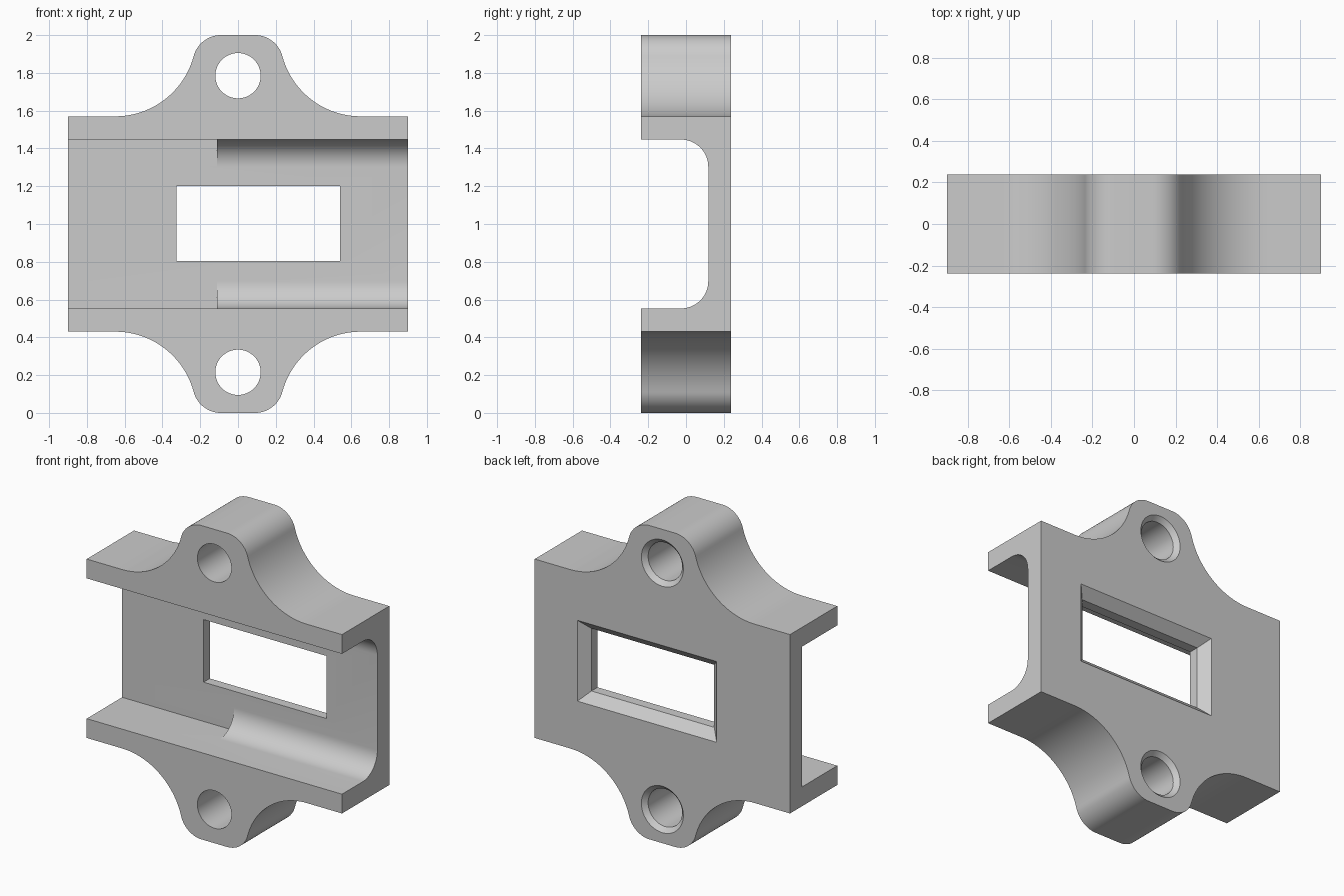
import bpy, bmesh
from math import cos, sin, pi, atan2
from mathutils import Vector

if "Cube" in bpy.data.objects:
    bpy.data.objects.remove(bpy.data.objects["Cube"])

HALF_X, HALF_Y, MID = 0.9, 0.238, 1.0
FLOOR = 0.118          # channel floor depth
CHANNEL = 0.447        # half height of the channel
FILLET_START = -0.11   # rounded channel corners run from here to +x


def arc(cx, cz, r, a0, a1, n):
    return [(cx + r * cos(a0 + (a1 - a0) * i / n), cz + r * sin(a0 + (a1 - a0) * i / n))
            for i in range(n + 1)]


def loft(name, rings):
    """Closed solid through matching rings of 3D points."""
    bm = bmesh.new()
    loops = [[bm.verts.new(p) for p in ring] for ring in rings]
    n = len(loops[0])
    bm.faces.new(loops[0])
    bm.faces.new(loops[-1])
    for a, b in zip(loops, loops[1:]):
        for i in range(n):
            bm.faces.new((a[i], a[(i + 1) % n], b[(i + 1) % n], b[i]))
    bmesh.ops.recalc_face_normals(bm, faces=bm.faces)
    mesh = bpy.data.meshes.new(name)
    bm.to_mesh(mesh)
    bm.free()
    obj = bpy.data.objects.new(name, mesh)
    bpy.context.collection.objects.link(obj)
    return obj


def along_y(name, sections):
    return loft(name, [[Vector((x, y, z)) for x, z in pts] for y, pts in sections])


def along_x(name, pts, x0, x1):
    return loft(name, [[Vector((x, y, z)) for y, z in pts] for x in (x0, x1)])


def rect(x0, x1, z0, z1, grow=0):
    return [(x0 - grow, z0 - grow), (x1 + grow, z0 - grow),
            (x1 + grow, z1 + grow), (x0 - grow, z1 + grow)]


# Bracket outline: flanges with flared mounting ears, one quarter mirrored twice
flare_x, flare_z, flare_r = 0.65, 2.0, 0.43
ear_x, ear_r = 0.09, 0.15
meet = atan2(ear_r, flare_x - ear_x)
quarter = [(HALF_X, flare_z - flare_r)]
quarter += arc(flare_x, flare_z, flare_r, -pi / 2, -pi + meet, 24)
quarter += arc(ear_x, 2 - ear_r, ear_r, meet, pi / 2, 14)[1:]
top = quarter + [(-x, z) for x, z in reversed(quarter)]
outline = top + [(x, 2 * MID - z) for x, z in reversed(top)]
bracket = along_y("bracket", [(-HALF_Y, outline), (HALF_Y, outline)])

# Channel: rounded corners along the full length, then squared on the -x end
r = 0.145
lo, hi = MID - CHANNEL, MID + CHANNEL
rounded = [(-0.5, lo)] + arc(FLOOR - r, lo + r, r, -pi / 2, 0, 14)
rounded += arc(FLOOR - r, hi - r, r, 0, pi / 2, 14) + [(-0.5, hi)]
square = [(-0.5, lo), (FLOOR, lo), (FLOOR, hi), (-0.5, hi)]
cutters = [along_x("channel_cutter", rounded, -1.2, 1.2),
           along_x("square_channel_cutter", square, -1.2, FILLET_START)]

# Window with a chamfer on the back
window = (-0.325, 0.541, 0.803, 1.202)
cutters.append(along_y("window_cutter", [
    (-0.4, rect(*window)), (HALF_Y - 0.058, rect(*window)),
    (HALF_Y + 0.02, rect(*window, grow=0.078))]))

# Screw holes with a chamfer on the back
for z in (MID - 0.785, MID + 0.785):
    hole = arc(0, z, 0.12, 0, 2 * pi, 48)[:-1]
    mouth = arc(0, z, 0.168, 0, 2 * pi, 48)[:-1]
    cutters.append(along_y("hole_cutter", [
        (-0.4, hole), (HALF_Y - 0.028, hole), (HALF_Y + 0.02, mouth)]))

bpy.ops.object.select_all(action='DESELECT')
bpy.context.view_layer.objects.active = bracket
bracket.select_set(True)
for cutter in cutters:
    cutter.hide_render = True
    mod = bracket.modifiers.new("cut", 'BOOLEAN')
    mod.operation, mod.solver, mod.object = 'DIFFERENCE', 'EXACT', cutter
    bpy.ops.object.modifier_apply(modifier=mod.name)
    bpy.data.objects.remove(cutter)

# Plain grey finish
grey = bpy.data.materials.new("light grey")
grey.use_nodes = True
colour = (0.6, 0.6, 0.6, 1)
grey.diffuse_color = colour
grey.node_tree.nodes["Principled BSDF"].inputs["Base Color"].default_value = colour
bracket.data.materials.clear()
bracket.data.materials.append(grey)
bpy.ops.object.shade_smooth_by_angle(angle=pi / 6)
